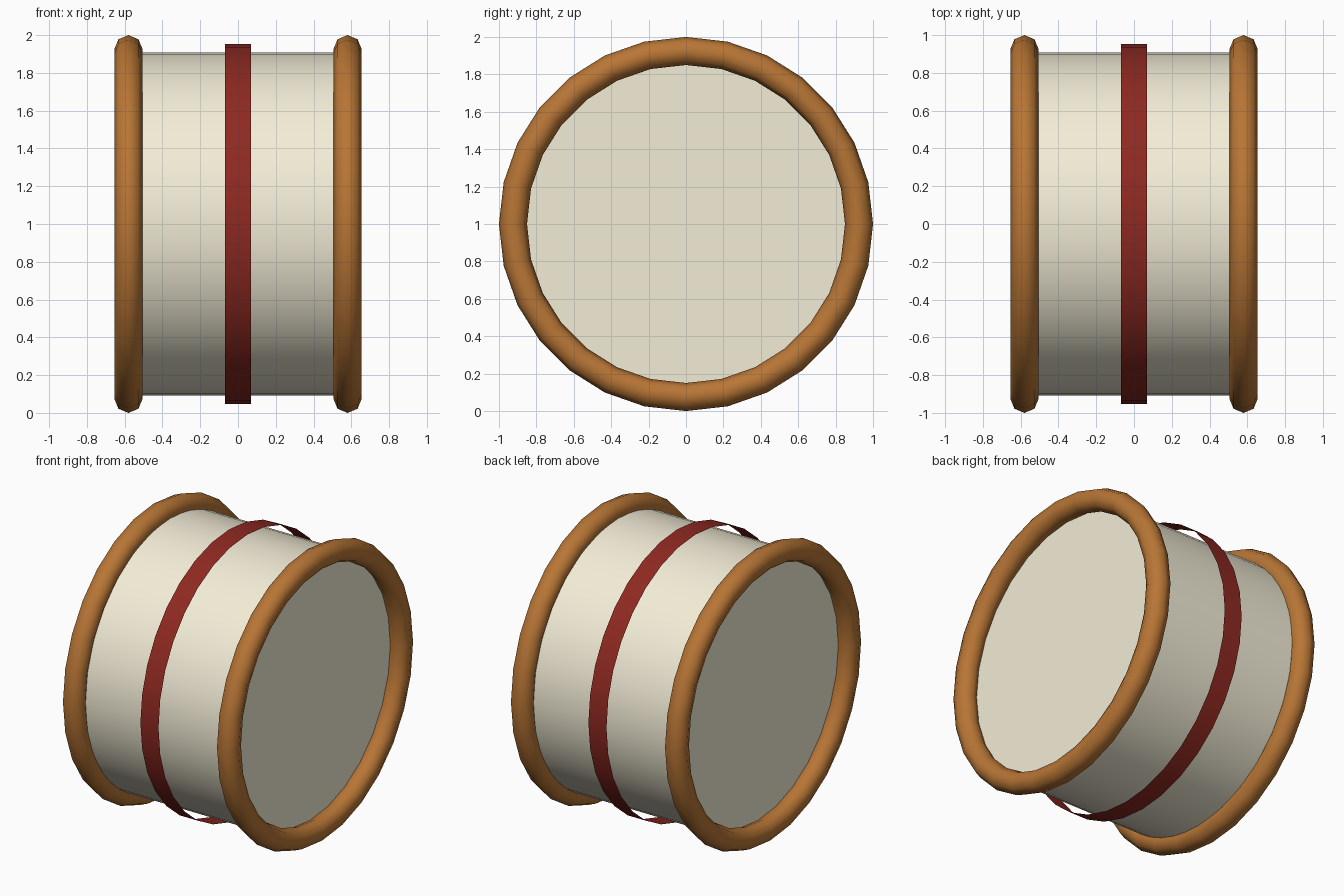
import bpy
from math import pi, radians

if "Cube" in bpy.data.objects:
    bpy.data.objects.remove(bpy.data.objects["Cube"])

AXIS = (0, pi / 2, 0)   # drum lies along x


def finish(name, mat):
    ob = bpy.context.object
    ob.name = name
    ob.data.materials.append(mat)
    bpy.ops.object.shade_smooth_by_angle(angle=radians(50))
    return ob


def material(name, color):
    m = bpy.data.materials.new(name)
    m.diffuse_color = (*color, 1)
    m.use_nodes = True
    m.node_tree.nodes["Principled BSDF"].inputs["Base Color"].default_value = m.diffuse_color
    return m


cream = material("cream", (0.90, 0.85, 0.68))
wood = material("wood", (0.48, 0.18, 0.036))
red = material("red", (0.27, 0.022, 0.015))

# Shell with closed drum heads, recessed inside the hoops
bpy.ops.mesh.primitive_cylinder_add(vertices=48, radius=0.907, depth=1.08,
                                    location=(0, 0, 1), rotation=AXIS)
finish("drum_body", cream)

# Open strip standing slightly off the shell
bpy.ops.mesh.primitive_cylinder_add(vertices=32, radius=0.952, depth=0.136,
                                    end_fill_type='NOTHING',
                                    location=(0, 0, 1), rotation=AXIS)
finish("middle_band", red)

# Round hoops at both ends
for side, x in (("left", -0.58), ("right", 0.58)):
    bpy.ops.mesh.primitive_torus_add(major_segments=28, minor_segments=8,
                                     major_radius=0.925, minor_radius=0.075,
                                     location=(x, 0, 1), rotation=AXIS)
    finish(side + "_hoop", wood)
